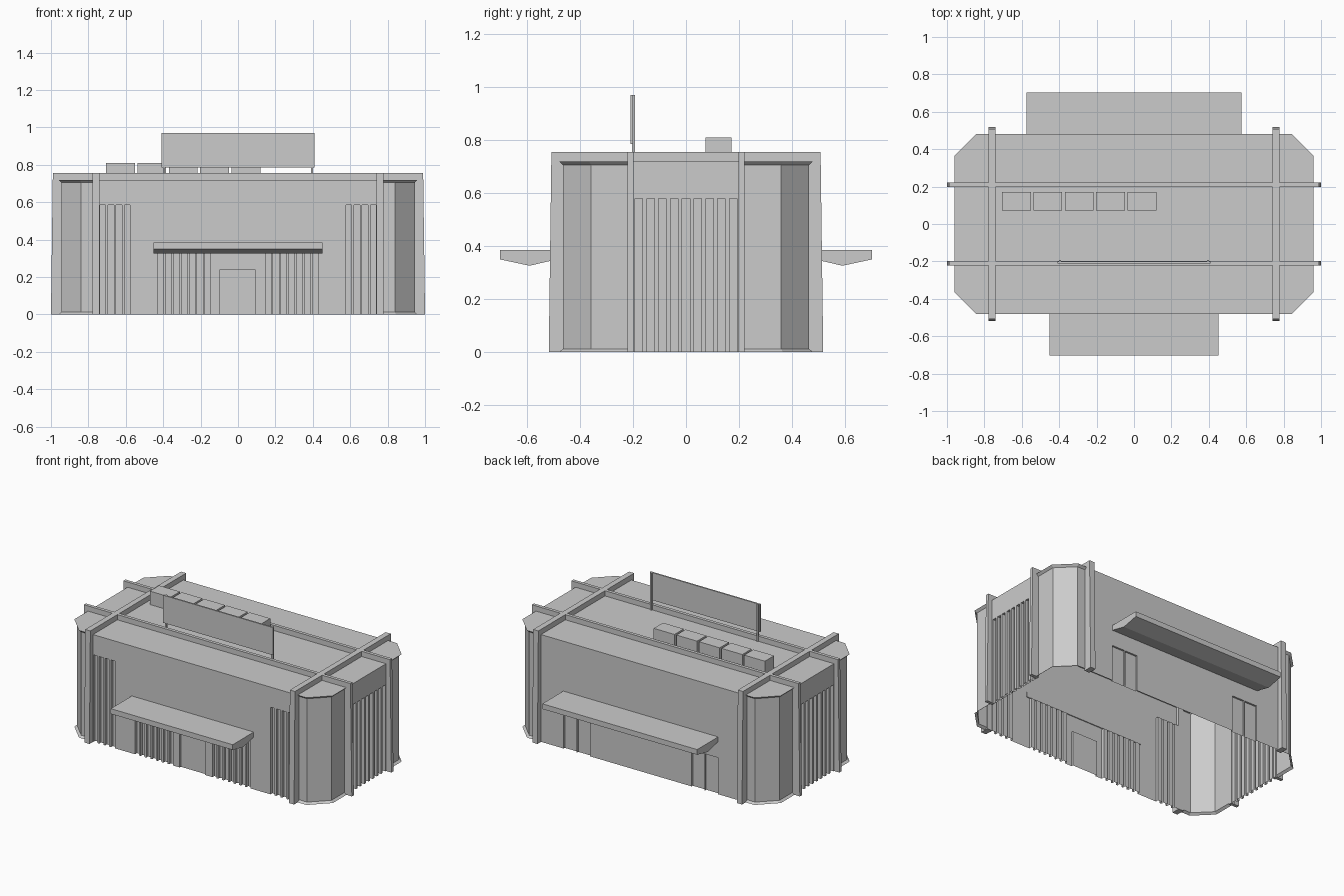
import bpy, bmesh, math
from mathutils import Matrix, Vector

if "Cube" in bpy.data.objects:
    bpy.data.objects.remove(bpy.data.objects["Cube"])

HX, HY, ROOF = 0.96, 0.48, 0.72


def finish(name, bm, recalc=False):
    bmesh.ops.remove_doubles(bm, verts=bm.verts, dist=1e-5)
    if recalc:
        bmesh.ops.recalc_face_normals(bm, faces=bm.faces)
    me = bpy.data.meshes.new(name)
    bm.to_mesh(me)
    bm.free()
    ob = bpy.data.objects.new(name, me)
    bpy.context.collection.objects.link(ob)
    return ob


def box(name, x0, x1, y0, y1, z0, z1):
    bm = bmesh.new()
    size = Matrix.Diagonal((x1 - x0, y1 - y0, z1 - z0, 1))
    mid = Matrix.Translation(((x0 + x1) / 2, (y0 + y1) / 2, (z0 + z1) / 2))
    bmesh.ops.create_cube(bm, size=1, matrix=mid @ size)
    return finish(name, bm)


def prism(name, profile, a0, a1, along):
    """Extrude a (horizontal, z) profile along the x or y axis."""
    bm = bmesh.new()
    place = (lambda h, z: (a0, h, z)) if along == 'x' else (lambda h, z: (h, a0, z))
    f = bm.faces.new([bm.verts.new(place(h, z)) for h, z in profile])
    ext = bmesh.ops.extrude_face_region(bm, geom=[f])
    vs = [v for v in ext['geom'] if isinstance(v, bmesh.types.BMVert)]
    d = a1 - a0
    bmesh.ops.translate(bm, verts=vs, vec=(d, 0, 0) if along == 'x' else (0, d, 0))
    return finish(name, bm, True)


def facade(name, dist, angle, panels):
    """Open wall skin; each panel is (u0, u1, height, slots, fin width, depth)."""
    bm = bmesh.new()

    def quad(*pts):
        bm.faces.new([bm.verts.new((u, d - dist, z)) for u, d, z in pts])

    def flat(u0, u1, z0, z1, d=0):
        quad((u0, d, z0), (u1, d, z0), (u1, d, z1), (u0, d, z1))

    for u0, u1, h, n, fin, dep in panels:
        if not n:
            flat(u0, u1, 0, ROOF)
            continue
        flat(u0, u1, h, ROOF)
        pitch = (u1 - u0) / n
        for i in range(n):
            a = u0 + i * pitch
            s0, s1 = a + fin / 2, a + pitch - fin / 2
            flat(a, s0, 0, h)
            flat(s1, a + pitch, 0, h)
            flat(s0, s1, 0, h, dep)
            quad((s0, 0, 0), (s0, dep, 0), (s0, dep, h), (s0, 0, h))
            quad((s1, dep, 0), (s1, 0, 0), (s1, 0, h), (s1, dep, h))
            quad((s0, 0, h), (s0, dep, h), (s1, dep, h), (s1, 0, h))
    bmesh.ops.rotate(bm, verts=bm.verts, matrix=Matrix.Rotation(angle, 3, 'Z'))
    return finish(name, bm)


# Walls with fluted panels and doors
facade("front_wall", HY, 0, [
    (-0.775, -0.745, 0, 0, 0, 0), (-0.745, -0.57, 0.585, 4, 0.013, 0.02),
    (-0.57, -0.435, 0, 0, 0, 0), (-0.435, -0.14, 0.345, 7, 0.012, 0.02),
    (-0.14, -0.1, 0, 0, 0, 0), (-0.1, 0.095, 0.24, 1, 0.006, 0.012),
    (0.095, 0.14, 0, 0, 0, 0), (0.14, 0.435, 0.345, 7, 0.012, 0.02),
    (0.435, 0.57, 0, 0, 0, 0), (0.57, 0.745, 0.585, 4, 0.013, 0.02),
    (0.745, 0.775, 0, 0, 0, 0)])
facade("back_wall", HY, math.pi, [
    (-0.775, -0.575, 0, 0, 0, 0), (-0.575, -0.375, 0.245, 2, 0.006, 0.012),
    (-0.375, 0.375, 0, 0, 0, 0), (0.375, 0.575, 0.245, 2, 0.006, 0.012),
    (0.575, 0.775, 0, 0, 0, 0)])
for side, ang in (("right", math.pi / 2), ("left", -math.pi / 2)):
    facade(side + "_wall", HX, ang, [
        (-0.22, -0.2, 0, 0, 0, 0), (-0.2, 0.2, 0.58, 9, 0.016, 0.02),
        (0.2, 0.22, 0, 0, 0, 0)])

# Chamfered corners with flared rims at top and bottom
OUT = [(0.96, 0.2), (0.96, 0.365), (0.845, 0.48), (0.75, 0.48)]
INS = [(0.945, 0.2), (0.945, 0.359), (0.839, 0.465), (0.75, 0.465)]
for sx in (1, -1):
    for sy in (1, -1):
        bm = bmesh.new()
        rings = [[bm.verts.new((x * sx, y * sy, z)) for x, y in path]
                 for path, z in ((OUT, 0), (INS, 0.012), (INS, 0.706), (OUT, ROOF))]
        for lo, hi in zip(rings, rings[1:]):
            for i in range(3):
                bm.faces.new((lo[i], lo[i + 1], hi[i + 1], hi[i]))
        if sx * sy < 0:
            bmesh.ops.reverse_faces(bm, faces=bm.faces)
        finish("corner", bm)

# Flat roof
bm = bmesh.new()
quarter = [(0.96, 0.365), (0.845, 0.48)]
loop = quarter + [(-x, y) for x, y in quarter[::-1]]
loop += [(-x, -y) for x, y in loop]
bm.faces.new([bm.verts.new((x, y, ROOF)) for x, y in loop])
finish("roof", bm)


# Frame ribs wrapping over the roof and down the walls
def arch(base, top, inner):
    half = [(base, 0), (top, 0.755)]
    inn = [(-inner, 0), (-inner, 0.712)]
    return half + [(-h, z) for h, z in half[::-1]] + inn + [(-h, z) for h, z in inn[::-1]]


for s in (1, -1):
    prism("long_rib", arch(1.0, 0.99, 0.94), s * 0.21 - 0.011, s * 0.21 + 0.011, 'y')
    prism("cross_rib", arch(0.518, 0.508, 0.46), s * 0.76 - 0.019, s * 0.76 + 0.019, 'x')

# Canopies
for name, s, w in (("front_canopy", -1, 0.453), ("back_canopy", 1, 0.575)):
    prof = [(0.475, 0.385), (0.703, 0.385), (0.703, 0.35), (0.59, 0.326), (0.475, 0.353)]
    prism(name, [(s * h, z) for h, z in prof], -w, w, 'x')

# Rooftop units
for i in range(5):
    x = -0.706 + i * 0.168
    box("roof_unit", x, x + 0.154, 0.073, 0.171, ROOF, 0.81)

# Sign board on posts
box("sign_board", -0.41, 0.408, -0.21, -0.2, 0.785, 0.97)
for s in (1, -1):
    box("sign_post", s * 0.395 - 0.006, s * 0.395 + 0.006, -0.203, -0.192, ROOF, 0.97)
